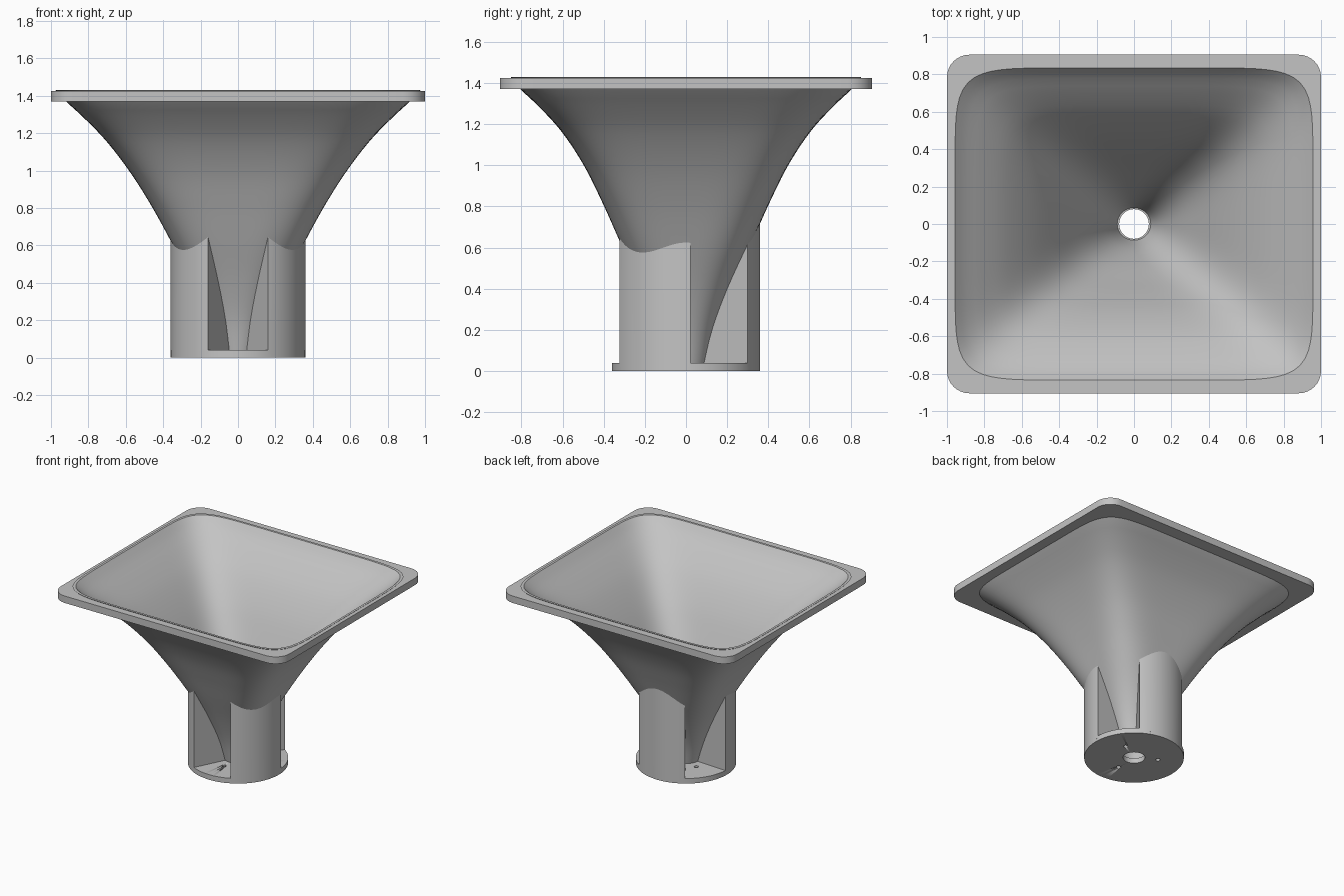
import bpy, bmesh, math
from math import sin, cos, pi, radians

cube = bpy.data.objects.get("Cube")
if cube:
    bpy.data.objects.remove(cube)

grey = bpy.data.materials.new("plain_grey")
grey.use_nodes = True
colour = (0.55, 0.55, 0.55, 1)
grey.diffuse_color = colour
grey.node_tree.nodes["Principled BSDF"].inputs["Base Color"].default_value = colour

# Horn outer half-widths by height: (z, half width in x, half width in y)
PROFILE = [(0, .095, .095), (.2, .16, .145), (.4, .245, .22), (.63, .363, .322),
           (.82, .468, .407), (1, .583, .497), (1.17, .715, .61), (1.3, .843, .73),
           (1.37, .92, .806), (1.43, .975, .853)]
TOP = 1.43
BODY_R = .36
SLOT_HALF = radians(26.4)
SLOT_DIRS = [radians(-90 + 120 * i) for i in range(3)]


def half_width(z, k):
    """Smoothly interpolate the horn profile at height z."""
    i = max(j for j in range(len(PROFILE) - 1) if PROFILE[j][0] <= z)
    p, n = PROFILE[i], PROFILE[i + 1]
    before, after = PROFILE[max(i - 1, 0)], PROFILE[min(i + 2, len(PROFILE) - 1)]
    h = n[0] - p[0]
    t = (z - p[0]) / h
    m0 = (n[k] - before[k]) / (n[0] - before[0]) * h
    m1 = (after[k] - p[k]) / (after[0] - p[0]) * h
    return ((2*t**3 - 3*t*t + 1) * p[k] + (t**3 - 2*t*t + t) * m0
            + (3*t*t - 2*t**3) * n[k] + (t**3 - t*t) * m1)


def horn_radius(angle, z, inset=0):
    """Polar radius of the horn: round at the throat, squarish at the mouth."""
    n = 2 + 6 * (z / TOP) ** 1.87
    a, b = half_width(z, 1) - inset, half_width(z, 2) - inset
    return (abs(cos(angle) / a) ** n + abs(sin(angle) / b) ** n) ** (-1 / n)


def polar(r, angle, z):
    return (r * cos(angle), r * sin(angle), z)


def loft(name, sections, closed, smooth=35):
    """Join closed sections in order, as a loop or with capped ends."""
    bm = bmesh.new()
    rows = [[bm.verts.new(p) for p in s] for s in sections]
    pairs = list(zip(rows, rows[1:] + rows[:1])) if closed else list(zip(rows, rows[1:]))
    for a, b in pairs:
        for i in range(len(a)):
            j = (i + 1) % len(a)
            bm.faces.new((a[i], a[j], b[j], b[i]))
    if not closed:
        bm.faces.new(rows[0])
        bm.faces.new(rows[-1])
    bmesh.ops.recalc_face_normals(bm, faces=bm.faces)
    mesh = bpy.data.meshes.new(name)
    bm.to_mesh(mesh)
    bm.free()
    mesh.materials.append(grey)
    ob = bpy.data.objects.new(name, mesh)
    bpy.context.collection.objects.link(ob)
    bpy.ops.object.select_all(action='DESELECT')
    ob.select_set(True)
    bpy.context.view_layer.objects.active = ob
    bpy.ops.object.shade_smooth_by_angle(angle=radians(smooth))
    return ob


# Flared horn wall, outside going up and inside coming down
around = [2 * pi * i / 160 for i in range(160)]
heights = [.02 + (TOP - .02) * i / 40 for i in range(41)]
wall = [[polar(horn_radius(t, z), t, z) for t in around] for z in heights]
wall += [[polar(horn_radius(t, z, .018), t, z) for t in around] for z in reversed(heights)]
loft("horn", wall, True)

# Rounded rectangular mouth flange, open along the horn wall
outline = []
for k, (sx, sy) in enumerate([(1, 1), (-1, 1), (-1, -1), (1, -1)]):
    for i in range(9):
        t = pi / 2 * (k + i / 8)
        outline.append((sx * .88 + .12 * cos(t), sy * .785 + .12 * sin(t)))
dense = []
for (x, y), (u, v) in zip(outline, outline[1:] + outline[:1]):
    steps = 24 if math.hypot(u - x, v - y) > .5 else 1
    dense += [(x + (u - x) * s / steps, y + (v - y) * s / steps) for s in range(steps)]


def mouth_ring(z):
    return [polar(horn_radius(math.atan2(y, x), z, .009), math.atan2(y, x), z) for x, y in dense]


low, high = 1.37, 1.425
loft("mouth_flange", [mouth_ring(low), [(x, y, low) for x, y in dense],
                      [(x, y, high) for x, y in dense], mouth_ring(high)], True)


# Base disc with a throat hole
def circle(r, z, n=96):
    return [polar(r, 2 * pi * i / n, z) for i in range(n)]


base = loft("base_disc", [circle(.079, 0), circle(BODY_R, 0), circle(BODY_R, .04),
                          circle(.079, .04)], True)

# Screw holes, one in each slot
for i, d in enumerate(SLOT_DIRS):
    ring = [[(x + .175 * cos(d), y + .175 * sin(d), z) for x, y, z in circle(.016, z, 20)]
            for z in (-.05, .1)]
    cutter = loft(f"screw_hole_cutter_{i + 1}", ring, False)
    cutter.hide_render = True
    cutter.hide_set(True)
    cut = base.modifiers.new("screw_hole", 'BOOLEAN')
    cut.object = cutter
    cut.solver = 'EXACT'


# Three body wedges between the slots, topped where the horn outgrows them
def wedge_section(angle):
    lo, hi = .3, 1
    for _ in range(30):
        mid = (lo + hi) / 2
        lo, hi = (mid, hi) if horn_radius(angle, mid, .006) < BODY_R else (lo, mid)
    zs = [lo + (.02 - lo) * i / 16 for i in range(1, 17)]
    return ([polar(BODY_R, angle, .02), polar(BODY_R, angle, lo)]
            + [polar(horn_radius(angle, z, .009), angle, z) for z in zs])


for i, d in enumerate(SLOT_DIRS):
    start, sweep = d + SLOT_HALF, 2 * pi / 3 - 2 * SLOT_HALF
    loft(f"body_wedge_{i + 1}", [wedge_section(start + sweep * s / 24) for s in range(25)], False)
